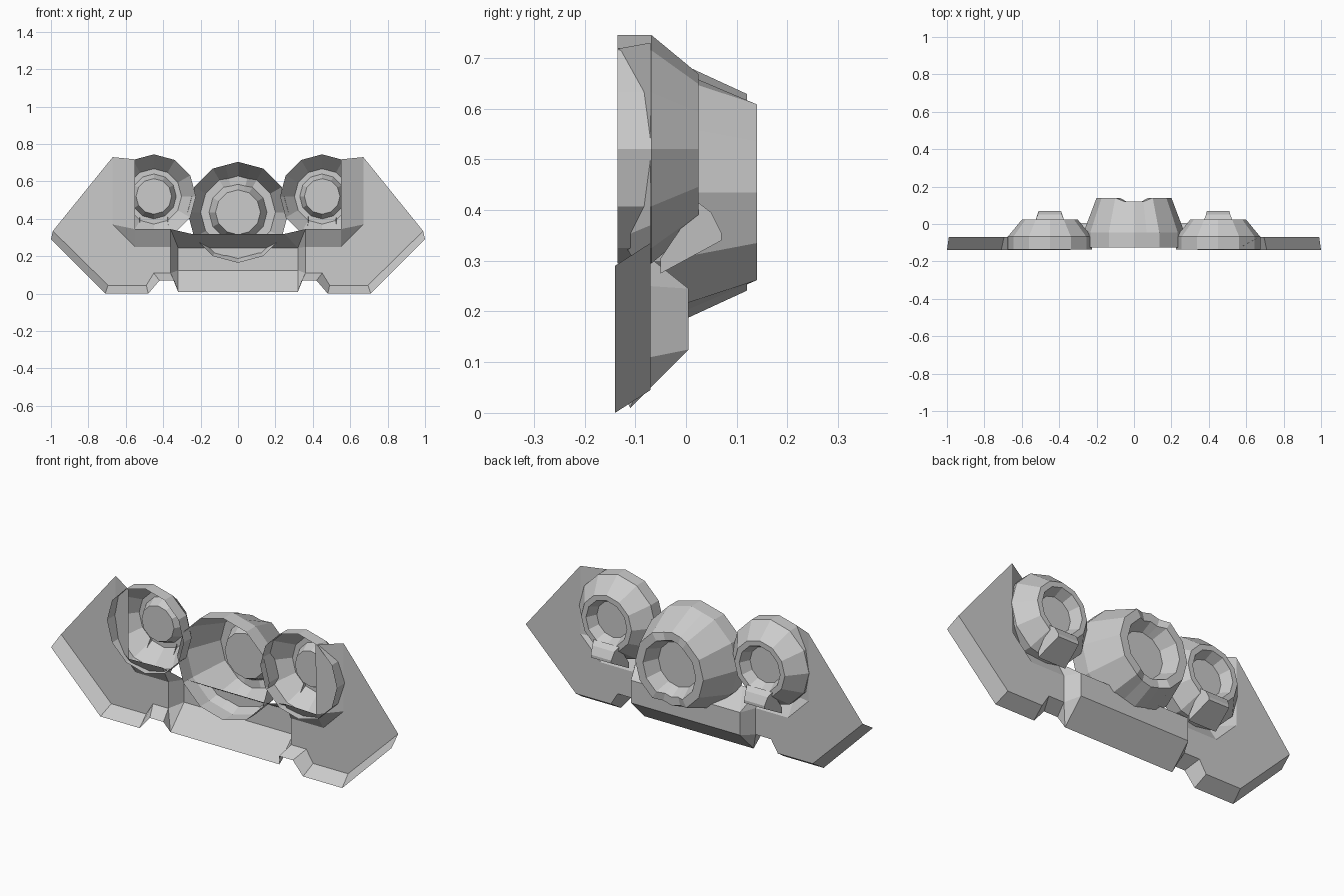
import bpy, bmesh
from math import sin, cos, pi

if "Cube" in bpy.data.objects:
    bpy.data.objects.remove(bpy.data.objects["Cube"])


def make(name, verts, faces):
    bm = bmesh.new()
    vs = [bm.verts.new(v) for v in verts]
    for f in faces:
        bm.faces.new([vs[i] for i in f])
    bmesh.ops.recalc_face_normals(bm, faces=bm.faces)
    me = bpy.data.meshes.new(name)
    bm.to_mesh(me)
    bm.free()
    ob = bpy.data.objects.new(name, me)
    bpy.context.collection.objects.link(ob)
    return ob


def mirrored(name, verts, faces):
    make(name + "_right", verts, faces)
    make(name + "_left", [(-x, y, z) for x, y, z in verts], [f[::-1] for f in faces])


def cup(name, cx, cz, profile, notch=None):
    # twelve-sided open shell; each side is split so rims can be notched
    n, verts, faces = 24, [], []
    for k, (r, y) in enumerate(profile):
        for i in range(n):
            a = 2 * pi * i / n
            rr = r * (cos(pi / 12) if i % 2 else 1)
            cut = notch and k in notch and i % 12 in (0, 1, 11)
            verts.append((cx + rr * sin(a), y - (0.02 if cut else 0),
                          cz + rr * cos(a) * (0.97 if cut else 1)))
    for k in range(len(profile) - 1):
        for i in range(n):
            j = (i + 1) % n
            faces.append((k * n + i, k * n + j, (k + 1) * n + j, (k + 1) * n + i))
    faces.append(tuple(range((len(profile) - 1) * n, len(profile) * n)))
    return make(name, verts, faces)


# Lamp cups with recessed flat discs
cup("centre_cup", 0, 0.435, [(0.27, -0.125), (0.27, -0.045), (0.2, 0.14),
                            (0.155, 0.14), (0.12, 0.06)], notch=(2, 3))
for side, s in (("left", -1), ("right", 1)):
    cup("side_cup_" + side, s * 0.45, 0.52,
        [(0.225, -0.135), (0.225, -0.068), (0.148, 0.025), (0.12, 0.025), (0.095, -0.03)])

# Wing plates
outline = [(0.99, 0.335), (0.67, 0.73), (0.67, 0.37), (0.55, 0.25), (0.36, 0.25),
           (0.36, 0.11), (0.45, 0.11), (0.49, 0.045), (0.695, 0.045)]
mirrored("wing_plate", [(x, -0.07, z) for x, z in outline], [tuple(range(len(outline)))])

# Lower flange of the wings
back = [(0.99, 0.335), (0.695, 0.045), (0.49, 0.045), (0.45, 0.11), (0.36, 0.11)]
front = [(1.0, 0.29), (0.71, 0), (0.48, 0), (0.42, 0.07), (0.34, 0.07)]
mirrored("wing_flange", [(x, -0.07, z) for x, z in back] + [(x, -0.14, z) for x, z in front],
         [(i, i + 1, i + 6, i + 5) for i in range(4)])

# Sloped surround beside and below each side cup
mirrored("cup_surround",
         [(0.67, -0.07, 0.73), (0.67, -0.07, 0.37), (0.55, -0.07, 0.25), (0.36, -0.07, 0.25),
          (0.55, -0.135, 0.718), (0.55, -0.13, 0.345), (0.36, -0.12, 0.345)],
         [(0, 1, 5, 4), (1, 2, 5), (2, 3, 6, 5)])

# Centre housing: bottom slope, back, top slope
rows = [(0.32, -0.11, 0.01), (0.32, 0.005, 0.125), (0.32, 0.005, 0.245), (0.25, -0.12, 0.32)]
make("centre_housing", rows + [(-x, y, z) for x, y, z in rows],
     [(i, i + 1, i + 5, i + 4) for i in range(3)])
# Chamfered ends of the housing
mirrored("housing_end",
         [(0.32, -0.11, 0.01), (0.32, 0.005, 0.125), (0.32, 0.005, 0.245),
          (0.36, -0.07, 0.25), (0.36, -0.07, 0.11), (0.34, -0.14, 0.07),
          (0.36, -0.12, 0.345), (0.25, -0.12, 0.32)],
         [(0, 1, 4), (0, 4, 5), (1, 2, 3, 4), (2, 3, 6), (2, 6, 7)])

# Drain spout under each side cup
spout = [(0.08, -0.05, 0.275), (0.06, 0.07, 0.34), (0.06, 0.07, 0.355),
         (0.065, 0.05, 0.395), (0.075, 0.024, 0.415), (0.08, -0.05, 0.305)]
mirrored("drain_spout",
         [(0.45 + w, y, z) for w, y, z in spout] + [(0.45 - w, y, z) for w, y, z in spout],
         [(0, 1, 2, 3, 4, 5), (6, 7, 8, 9, 10, 11)] +
         [(i, i + 1, i + 7, i + 6) for i in range(4)])
